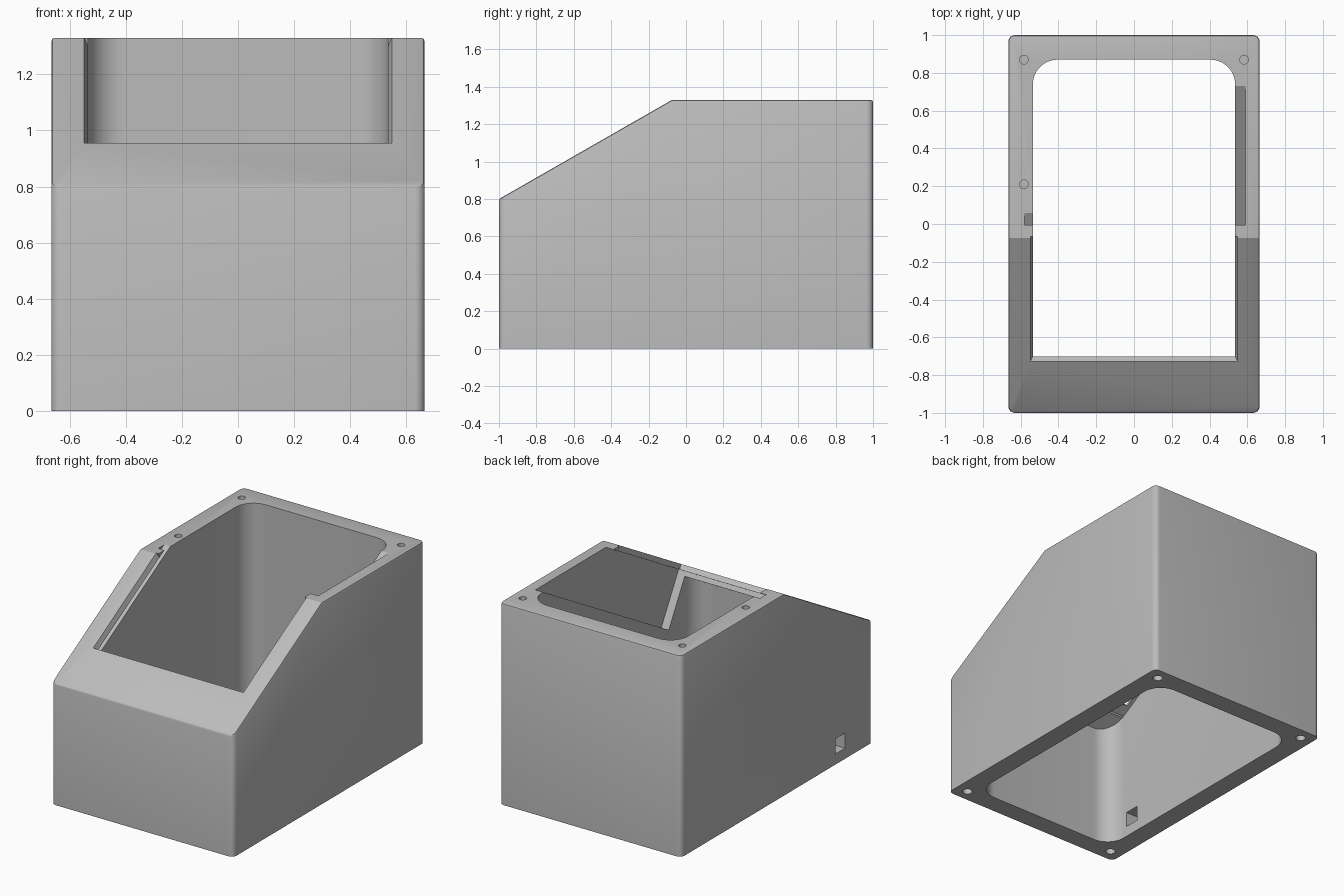
import bpy, bmesh, math
from mathutils import Vector

cube = bpy.data.objects.get("Cube")
if cube:
    bpy.data.objects.remove(cube, do_unlink=True)

HALF_W, TOP, FRONT_H, KNEE = 0.665, 1.33, 0.8, -0.075
ANGLE = math.atan2(TOP - FRONT_H, KNEE + 1)
WALL_X, WALL_Y = 0.535, 0.87

grey = bpy.data.materials.new("plain grey")
grey.use_nodes = True
COLOUR = (0.5, 0.5, 0.5, 1)
grey.diffuse_color = COLOUR
grey.node_tree.nodes["Principled BSDF"].inputs["Base Color"].default_value = COLOUR


def slope(u, v):
    """Point (y, z): u runs up the sloped face, v goes into the body."""
    c, s = math.cos(ANGLE), math.sin(ANGLE)
    return (-1 + u * c + v * s, FRONT_H + u * s - v * c)


def finish(name, bm):
    bmesh.ops.recalc_face_normals(bm, faces=bm.faces)
    mesh = bpy.data.meshes.new(name)
    bm.to_mesh(mesh)
    bm.free()
    obj = bpy.data.objects.new(name, mesh)
    bpy.context.collection.objects.link(obj)
    mesh.materials.append(grey)
    return obj


def side_prism(profile, x0, x1):
    """Extrude a y-z profile across x."""
    bm = bmesh.new()
    face = bm.faces.new([bm.verts.new((x0, y, z)) for y, z in profile])
    new = bmesh.ops.extrude_face_region(bm, geom=[face])["geom"]
    verts = [g for g in new if isinstance(g, bmesh.types.BMVert)]
    bmesh.ops.translate(bm, verts=verts, vec=(x1 - x0, 0, 0))
    bmesh.ops.recalc_face_normals(bm, faces=bm.faces)
    return bm


def slope_box(name, x0, x1, u0, u1, v0, v1):
    corners = [slope(u0, v0), slope(u1, v0), slope(u1, v1), slope(u0, v1)]
    return finish(name, side_prism(corners, x0, x1))


def round_uprights(bm, radius, segments):
    edges = [e for e in bm.edges
             if abs((e.verts[0].co - e.verts[1].co).normalized().z) > 0.99]
    bmesh.ops.bevel(bm, geom=edges, offset=radius, segments=segments,
                    profile=0.5, affect='EDGES')


def boolean(target, tool, operation='DIFFERENCE'):
    mod = target.modifiers.new(tool.name, 'BOOLEAN')
    mod.operation, mod.object, mod.solver = operation, tool, 'EXACT'
    bpy.context.view_layer.objects.active = target
    bpy.ops.object.modifier_apply(modifier=mod.name)
    bpy.data.objects.remove(tool, do_unlink=True)


# Outer body: side profile, rounded uprights, small chamfer around the top
bm = side_prism([(-1, 0), (1, 0), (1, TOP), (KNEE, TOP), (-1, FRONT_H)],
                -HALF_W, HALF_W)
round_uprights(bm, 0.035, 6)
bm.normal_update()
rim = [e for e in bm.edges if len(e.link_faces) == 2
       and sum(f.normal.z > 0.3 for f in e.link_faces) == 1]
bmesh.ops.bevel(bm, geom=rim, offset=0.012, segments=2, profile=0.5,
                affect='EDGES')
body = finish("enclosure_body", bm)

# Main cavity: open below and above, closed by a thin sloped lip at the front
lip_y = slope(0.325, -0.1)[0]
cavity = finish("cavity_cutter", side_prism(
    [(-1, -0.1), (1, -0.1), (1, 1.6), (lip_y, 1.6), slope(0.325, -0.1),
     slope(0.325, 0.065), slope(-0.1, 0.065)], -0.7, 0.7))
bm = bmesh.new()
bmesh.ops.create_cube(bm, size=1)
bmesh.ops.scale(bm, vec=(2 * WALL_X, 2 * WALL_Y, 4), verts=bm.verts)
round_uprights(bm, 0.13, 12)
boolean(cavity, finish("cavity_corners", bm), 'INTERSECT')
boolean(body, cavity)

# Display window with flared edges
bm = side_prism([slope(0.31, -0.012), slope(1.08, -0.012),
                 slope(1.065, 0.036), slope(0.325, 0.036)], -0.553, 0.553)
for vert in bm.verts:
    depth = (Vector(slope(0, 0)) - vert.co.yz).dot(
        Vector((-math.sin(ANGLE), math.cos(ANGLE))))
    if depth > 0.02:
        vert.co.x *= WALL_X / 0.553
boolean(body, finish("window_cutter", bm))

# Slide-in panel slot, with a deep clearance pocket on the left wall
boolean(body, slope_box("slot_cutter", -0.58, 0.58, 0.25, 2, 0.035, 0.066))
boolean(body, slope_box("pocket_cutter", 0.5, 0.59, 0.25, 2.2, 0.035, 0.4))

# Cable port in the right wall
port = [(-0.71, 0.07), (-0.61, 0.07), (-0.61, 0.17), (-0.71, 0.17)]
boolean(body, finish("port_cutter", side_prism(port, -0.8, -0.4)))

# Blind screw holes
top_holes = [(-0.583, 0.87, TOP), (0.583, 0.87, TOP), (-0.583, 0.21, TOP)]
base_holes = [(sx * 0.58, sy * 0.92, 0) for sx in (-1, 1) for sy in (-1, 1)]
for x, y, z in top_holes + base_holes:
    bm = bmesh.new()
    radius = 0.023 if z else 0.03
    bmesh.ops.create_cone(bm, cap_ends=True, segments=24, radius1=radius,
                          radius2=radius, depth=0.3)
    bmesh.ops.translate(bm, verts=bm.verts, vec=(x, y, z))
    boolean(body, finish("screw_hole_cutter", bm))

bpy.ops.object.select_all(action='DESELECT')
body.select_set(True)
bpy.context.view_layer.objects.active = body
bpy.ops.object.shade_smooth_by_angle(angle=math.radians(25))
